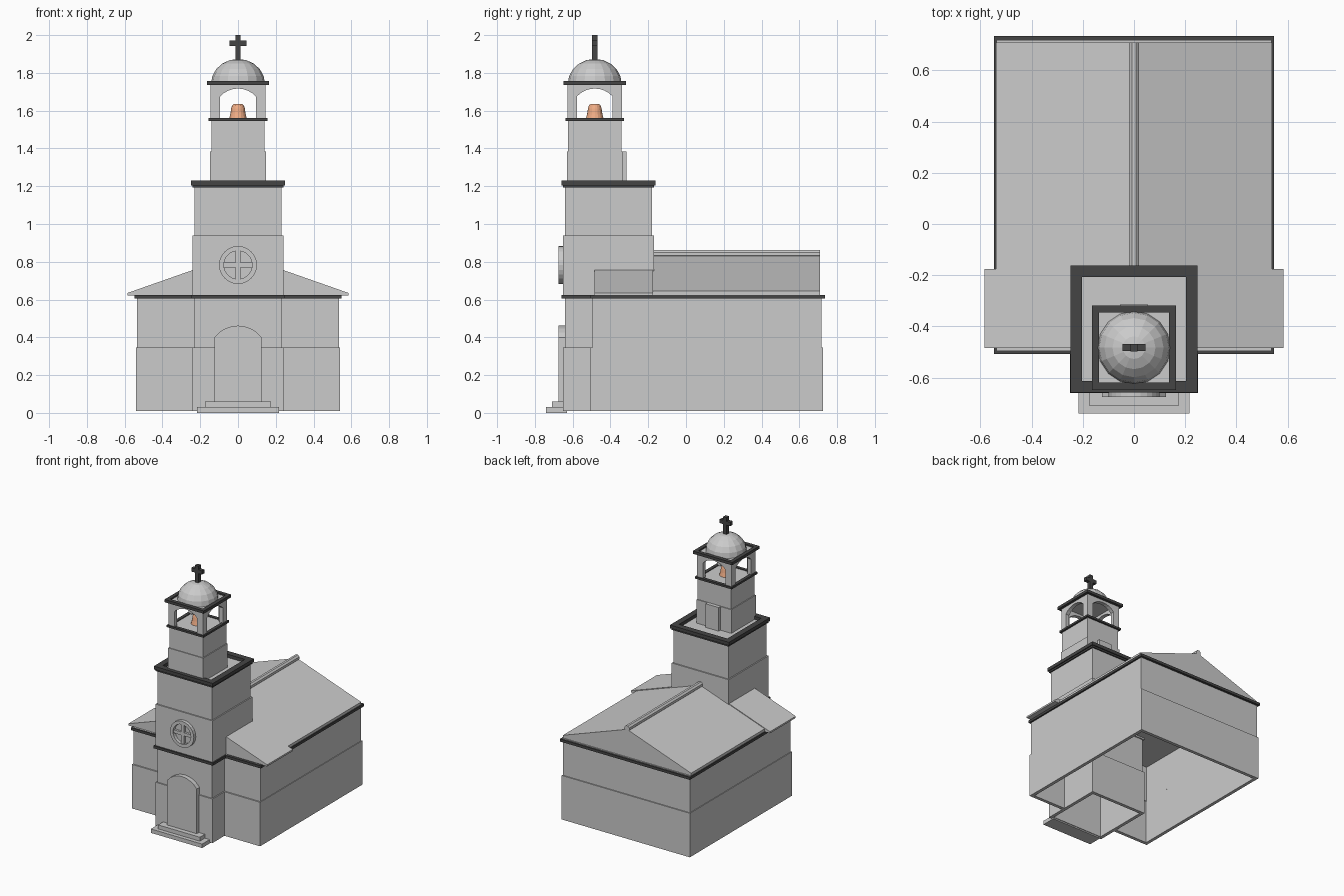
import bpy, bmesh, math
from mathutils import Matrix

if "Cube" in bpy.data.objects:
    bpy.data.objects.remove(bpy.data.objects["Cube"])

TY = -0.483          # belfry centre
TC = -0.41           # main tower centre


def material(name, rgb):
    m = bpy.data.materials.new(name)
    m.diffuse_color = (*rgb, 1)
    m.use_nodes = True
    m.node_tree.nodes["Principled BSDF"].inputs["Base Color"].default_value = m.diffuse_color
    return m


DARK = material("dark_trim", (0.06, 0.06, 0.06))
COPPER = material("bell_copper", (0.88, 0.42, 0.24))


def finish(name, bm, mat=None):
    bmesh.ops.recalc_face_normals(bm, faces=bm.faces)
    me = bpy.data.meshes.new(name)
    bm.to_mesh(me)
    bm.free()
    ob = bpy.data.objects.new(name, me)
    bpy.context.collection.objects.link(ob)
    if mat:
        me.materials.append(mat)
    return ob


def add_box(bm, x0, x1, y0, y1, z0, z1):
    m = Matrix.Translation(((x0 + x1) / 2, (y0 + y1) / 2, (z0 + z1) / 2)) @ \
        Matrix.Diagonal((x1 - x0, y1 - y0, z1 - z0, 1))
    bmesh.ops.create_cube(bm, size=1, matrix=m)


def boxes(name, items, mat=None):
    bm = bmesh.new()
    for b in items:
        add_box(bm, *b)
    return finish(name, bm, mat)


def ring(x, y0, y1, z0, z1, t):
    """Four boxes forming a rectangular frame, x = half width."""
    return [(-x, x, y0, y0 + t, z0, z1), (-x, x, y1 - t, y1, z0, z1),
            (-x, -x + t, y0 + t, y1 - t, z0, z1), (x - t, x, y0 + t, y1 - t, z0, z1)]


def open_ring(x, y0, y1, z0, z1, t, gap):
    """Frame whose front side is broken by a gap for the tower."""
    r = ring(x, y0, y1, z0, z1, t)[1:]
    return r + [(-x, -gap, y0, y0 + t, z0, z1), (gap, x, y0, y0 + t, z0, z1)]


def prism(name, pts, y0, y1, mat=None):
    """Extrude an x-z profile along y."""
    bm = bmesh.new()
    f = bm.faces.new([bm.verts.new((x, y0, z)) for x, z in pts])
    g = bmesh.ops.extrude_face_region(bm, geom=[f])["geom"]
    bmesh.ops.translate(bm, vec=(0, y1 - y0, 0),
                        verts=[v for v in g if isinstance(v, bmesh.types.BMVert)])
    return finish(name, bm, mat)


def lathe(name, prof, y, n, mat=None):
    """Revolve an r-z profile about the vertical through (0, y)."""
    bm = bmesh.new()
    vs = [bm.verts.new((r, y, z)) for r, z in prof]
    es = [bm.edges.new(p) for p in zip(vs, vs[1:])]
    bmesh.ops.spin(bm, geom=vs + es, cent=(0, y, 0), axis=(0, 0, 1),
                   angle=2 * math.pi, steps=n, use_merge=True)
    bmesh.ops.remove_doubles(bm, verts=bm.verts, dist=0.0005)
    return finish(name, bm, mat)


def arc(w, spring, rise, n=8):
    """Shallow arch points from right to left."""
    R = (w * w + rise * rise) / (2 * rise)
    a = math.asin(w / R)
    return [(R * math.sin(a - 2 * a * i / n),
             spring + rise - R + R * math.cos(a - 2 * a * i / n)) for i in range(n + 1)]


# Nave walls (open underneath)
boxes("nave_lower_wall", open_ring(0.54, -0.505, 0.725, 0.01, 0.345, 0.025, 0.23))
boxes("nave_upper_wall", open_ring(0.535, -0.495, 0.717, 0.345, 0.625, 0.02, 0.225))
boxes("nave_eave_trim", open_ring(0.547, -0.507, 0.735, 0.605, 0.625, 0.03, 0.25), DARK)

# Nave roof, ridge and the two raised front roof panels
prism("nave_roof", [(-0.54, 0.622), (0.54, 0.622), (0.54, 0.645), (0, 0.835), (-0.54, 0.645)],
      -0.18, 0.71)
for s, side in ((1, "right"), (-1, "left")):
    prism("front_roof_" + side, [(s * 0.22, 0.622), (s * 0.585, 0.622), (s * 0.585, 0.635),
                                 (s * 0.22, 0.763)], -0.485, -0.175)
prism("roof_ridge", [(0.022 * math.cos(math.pi / 8 * (2 * i + 1)),
                      0.842 + 0.022 * math.sin(math.pi / 8 * (2 * i + 1))) for i in range(8)],
      -0.18, 0.71)

# Main tower: hollow bands, cap and trims
for name, x, z0, z1 in (("base", 0.24, 0.01, 0.345), ("lower", 0.231, 0.345, 0.61),
                        ("middle", 0.24, 0.61, 0.94), ("upper", 0.231, 0.94, 1.2)):
    boxes("tower_" + name + "_wall", ring(x, TC - x, TC + x, z0, z1, x - 0.215))
boxes("tower_cap", [(-0.225, 0.225, TC - 0.225, TC + 0.225, 1.185, 1.205)])
boxes("tower_waist_trim", [(-0.25, 0.25, -0.66, -0.635, 0.605, 0.625),
                           (-0.25, -0.225, -0.635, -0.48, 0.605, 0.625),
                           (0.225, 0.25, -0.635, -0.48, 0.605, 0.625)], DARK)
boxes("tower_top_trim", ring(0.248, TC - 0.248, TC + 0.248, 1.205, 1.23, 0.045)
      + ring(0.24, TC - 0.24, TC + 0.24, 1.192, 1.205, 0.03), DARK)

# Door and steps
prism("door", [(-0.125, 0.03), (0.125, 0.03)] + arc(0.125, 0.4, 0.062), -0.675, -0.63)
boxes("steps", [(-0.216, 0.216, -0.74, -0.63, 0, 0.03), (-0.176, 0.176, -0.71, -0.63, 0.03, 0.06)])

# Round window: ring with cross bars
bm = bmesh.new()
N = 24
loops = []
for r, y in ((0.1, -0.64), (0.1, -0.675), (0.075, -0.675), (0.075, -0.64)):
    loops.append([bm.verts.new((r * math.cos(2 * math.pi * i / N), y,
                                0.783 + r * math.sin(2 * math.pi * i / N))) for i in range(N)])
for k in range(4):
    a, b = loops[k], loops[(k + 1) % 4]
    for i in range(N):
        j = (i + 1) % N
        bm.faces.new((a[i], a[j], b[j], b[i]))
add_box(bm, -0.012, 0.012, -0.668, -0.64, 0.707, 0.859)
add_box(bm, -0.076, 0.076, -0.667, -0.64, 0.771, 0.795)
finish("round_window", bm)

# Belfry shaft with a small rear door
boxes("belfry_shaft", [(-0.147, 0.147, TY - 0.147, TY + 0.147, 1.2, 1.385),
                       (-0.141, 0.141, TY - 0.141, TY + 0.141, 1.385, 1.55)])
boxes("belfry_rear_door", [(-0.055, 0.055, TY + 0.12, -0.315, 1.2, 1.385)])
boxes("belfry_floor_trim", ring(0.155, TY - 0.155, TY + 0.155, 1.545, 1.56, 0.025), DARK)
boxes("belfry_floor", [(-0.14, 0.14, TY - 0.14, TY + 0.14, 1.545, 1.555)])

# Four arched belfry walls
W = 0.145
for i in range(4):
    w = W if i % 2 == 0 else W - 0.03
    prof = [(w, 1.55), (w, 1.738), (-w, 1.738), (-w, 1.55), (-0.095, 1.55)] \
        + arc(0.095, 1.675, 0.042)[::-1] + [(0.095, 1.55)]
    ob = prism("belfry_arch_%d" % (i + 1), prof, -W, -W + 0.03)
    ob.data.transform(Matrix.Translation((0, TY, 0)) @ Matrix.Rotation(i * math.pi / 2, 4, 'Z'))
boxes("belfry_ceiling", [(-0.145, 0.145, TY - 0.145, TY + 0.145, 1.735, 1.745)])
boxes("belfry_top_trim", ring(0.165, TY - 0.165, TY + 0.165, 1.735, 1.756, 0.028), DARK)

# Bell
lathe("bell", [(0, 1.635), (0.022, 1.635), (0.031, 1.628), (0.036, 1.612), (0.04, 1.585),
               (0.047, 1.556), (0, 1.556)], TY, 16, COPPER)

# Dome and cross
lathe("dome", [(0.143 * math.cos(math.pi / 10 * i), 1.742 + 0.132 * math.sin(math.pi / 10 * i))
               for i in range(6)], TY, 16)
boxes("cross", [(-0.014, 0.014, TY - 0.015, TY + 0.015, 1.865, 2.0),
                (-0.045, 0.045, TY - 0.014, TY + 0.014, 1.943, 1.972)], DARK)
